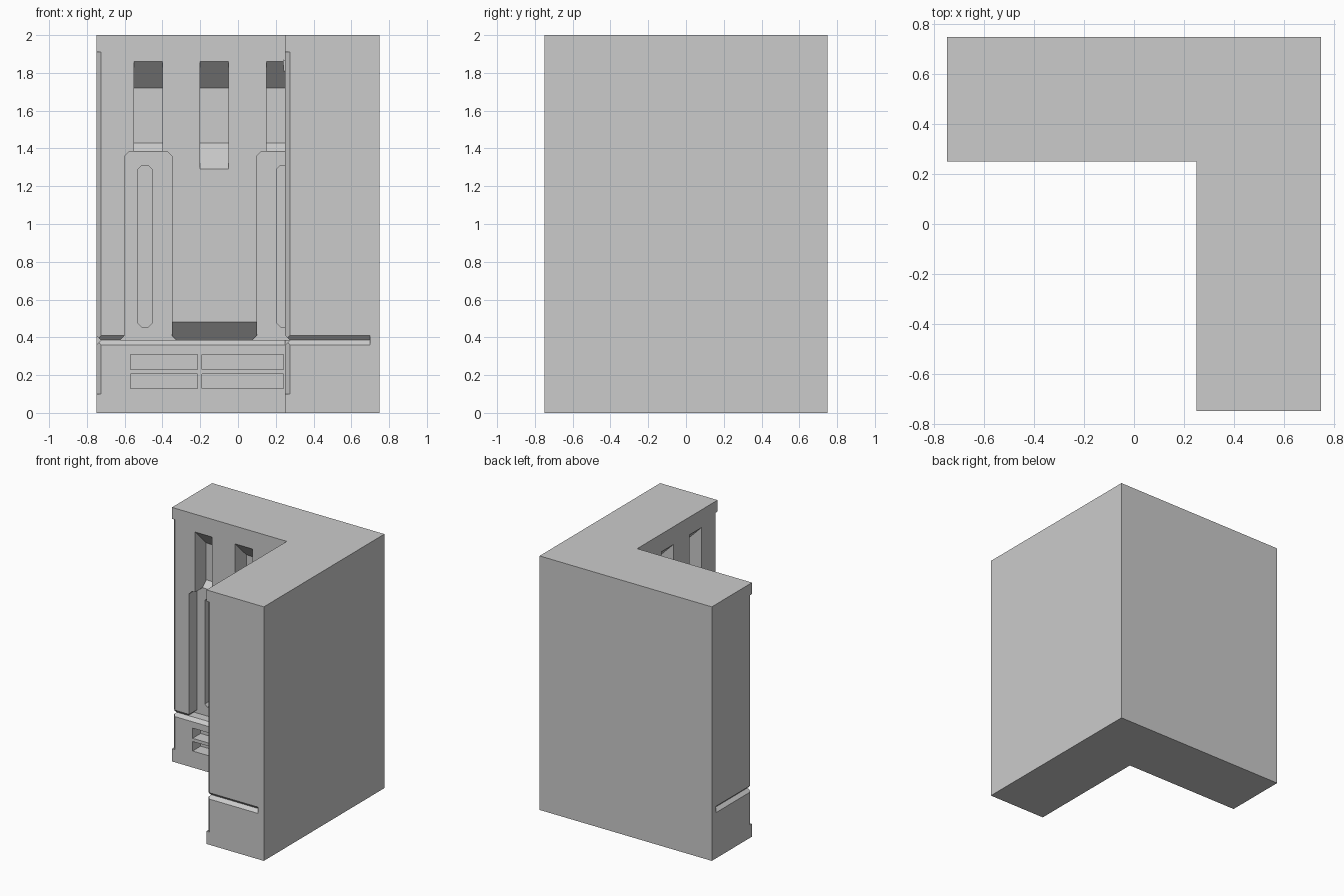
import bpy, bmesh
from mathutils import Vector

if "Cube" in bpy.data.objects:
    bpy.data.objects.remove(bpy.data.objects["Cube"])


def prism(name, ring, vec, swap=False):
    """Closed prism: a ring of 3D points extruded along vec; swap mirrors over the diagonal."""
    bm = bmesh.new()
    flip = lambda p: (p[1], p[0], p[2]) if swap else tuple(p)
    low = [bm.verts.new(flip(p)) for p in ring]
    high = [bm.verts.new(flip(Vector(p) + Vector(vec))) for p in ring]
    bm.faces.new(low)
    bm.faces.new(high)
    n = len(ring)
    for i in range(n):
        j = (i + 1) % n
        bm.faces.new((low[i], low[j], high[j], high[i]))
    bmesh.ops.recalc_face_normals(bm, faces=bm.faces)
    mesh = bpy.data.meshes.new(name)
    bm.to_mesh(mesh)
    bm.free()
    obj = bpy.data.objects.new(name, mesh)
    bpy.context.collection.objects.link(obj)
    return obj


# L-shaped corner wall
outline = [(-.75, .25), (.25, .25), (.25, -.75), (.75, -.75), (.75, .75), (-.75, .75)]
wall = prism("corner_wall", [(x, y, 0) for x, y in outline], (0, 0, 2))
bpy.context.view_layer.objects.active = wall


def cut(ring, vec):
    """Carve the same cutter into both arms of the wall."""
    for swap in (False, True):
        tool = prism("cutter", ring, vec, swap)
        tool.hide_render = True
        mod = wall.modifiers.new("carve", 'BOOLEAN')
        mod.operation = 'DIFFERENCE'
        mod.solver = 'EXACT'
        mod.object = tool
        bpy.ops.object.modifier_apply(modifier=mod.name)
        bpy.data.objects.remove(tool)


def cut_face(xz, y0, y1):
    cut([(x, y0, z) for x, z in xz], (0, y1 - y0, 0))


def cut_along(yz, x0, x1):
    cut([(x0, y, z) for y, z in yz], (x1 - x0, 0, 0))


def chamfered(x0, x1, z0, z1, c):
    return [(x0 + c, z0), (x1 - c, z0), (x1, z0 + c), (x1, z1 - c),
            (x1 - c, z1), (x0 + c, z1), (x0, z1 - c), (x0, z0 + c)]


FACE, DEEP, C = .25, .345, .025

# tall recesses with flared feet: one on the arm, one in the inner corner
left = [(-.575, 1.385), (-.6, 1.36), (-.6, .41), (-.625, .385)]
right = [(-.325, .385), (-.35, .41), (-.35, 1.36), (-.375, 1.385)]
cut_face(left + right, FACE - .01, DEEP)
cut_face([(x + .7, z) for x, z in left] + [(DEEP, .385), (DEEP, 1.385)], FACE - .01, DEEP)

# narrow channels in the backs of the recesses
for x in (-.53, .205):
    cut_face(chamfered(x, x + .075, .455, 1.31, .02), DEEP - .02, DEEP + .05)

# upper niches with sloped sill and head
for x in (-.55, -.2, .15):
    cut_along([(.24, 1.28), (.39, 1.43), (.39, 1.72), (.24, 1.87)], x, x + .15)

# undercut below the middle panel
cut_along([(.24, .49), (DEEP, .385), (.24, .385)], -.36, .11)

# V groove on the inner face, and its return on the arm end
cut_along([(.24, .35), (.275, .385), (.24, .42)], -.8, .25)
cut_along([(-.76, .35), (-.725, .385), (-.76, .42)], .2, .7)

# vents in the base
for x0, x1 in ((-.57, -.215), (-.19, .24)):
    for z0, z1 in ((.13, .205), (.23, .31)):
        cut_face([(x0, z0), (x1, z0), (x1, z1), (x0, z1)], FACE - .01, FACE + .1)

# chamfer on the outer vertical edge
cut([(-.7, .225, .1), (-.775, .3, .1), (-.775, .225, .1)], (0, 0, 1.81))
